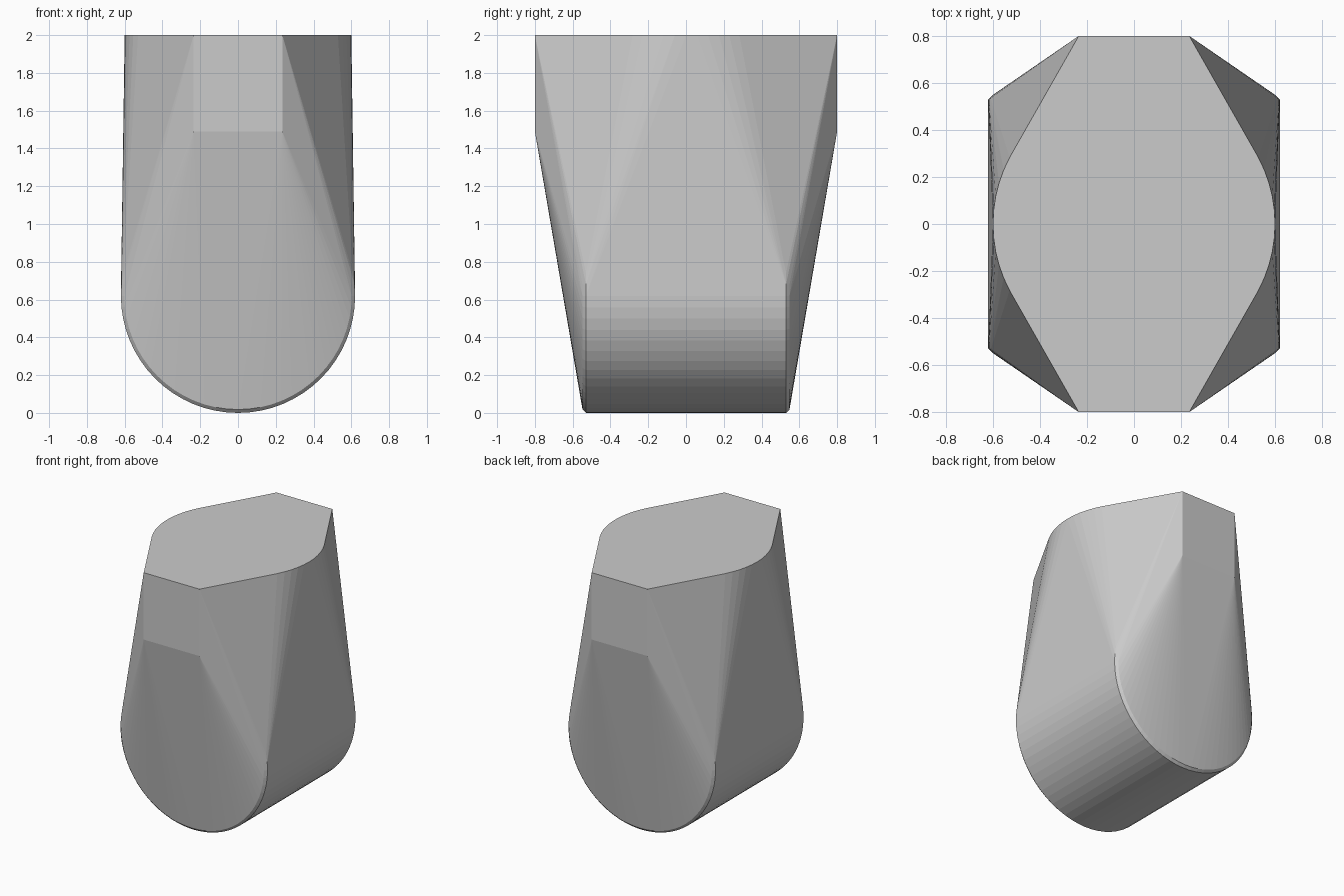
import bpy, bmesh
from math import sin, cos, tau

cube = bpy.data.objects.get("Cube")
if cube:
    bpy.data.objects.remove(cube, do_unlink=True)

grey = bpy.data.materials.new("plain grey")
grey.use_nodes = True
colour = (0.6, 0.6, 0.6, 1)
grey.diffuse_color = colour
grey.node_tree.nodes["Principled BSDF"].inputs["Base Color"].default_value = colour

SEGMENTS = 64
RADIUS, BEVEL = 0.62, 0.018
TOP = 2.0


def circle(radius):
    return [(radius * cos(tau * i / SEGMENTS), radius * sin(tau * i / SEGMENTS))
            for i in range(SEGMENTS)]


points = []
for side in (-1, 1):
    # Lying drum with a narrow chamfer at each end
    for radius, depth in ((RADIUS, 0.53), (RADIUS - BEVEL, 0.53 + BEVEL)):
        points += [(x, side * depth, RADIUS + z) for x, z in circle(radius)]
    # Upright flat plate at the front and back
    points += [(x, side * 0.8, z) for x in (-0.235, 0.235) for z in (1.49, TOP)]
# Rounded middle of the top outline
points += [(x, y, TOP) for x, y in circle(0.6)]

# Stretch one solid skin over the drum, plates and top
bm = bmesh.new()
for p in points:
    bm.verts.new(p)
hull = bmesh.ops.convex_hull(bm, input=bm.verts[:], use_existing_faces=False)
inside = {g for g in hull["geom_interior"] + hull["geom_unused"]
          if isinstance(g, bmesh.types.BMVert)}
bmesh.ops.delete(bm, geom=list(inside), context="VERTS")
bmesh.ops.dissolve_limit(bm, angle_limit=0.002, verts=bm.verts[:], edges=bm.edges[:])
bmesh.ops.recalc_face_normals(bm, faces=bm.faces[:])

mesh = bpy.data.meshes.new("tapered_block")
bm.to_mesh(mesh)
bm.free()
mesh.materials.append(grey)
block = bpy.data.objects.new("tapered_block", mesh)
bpy.context.collection.objects.link(block)
